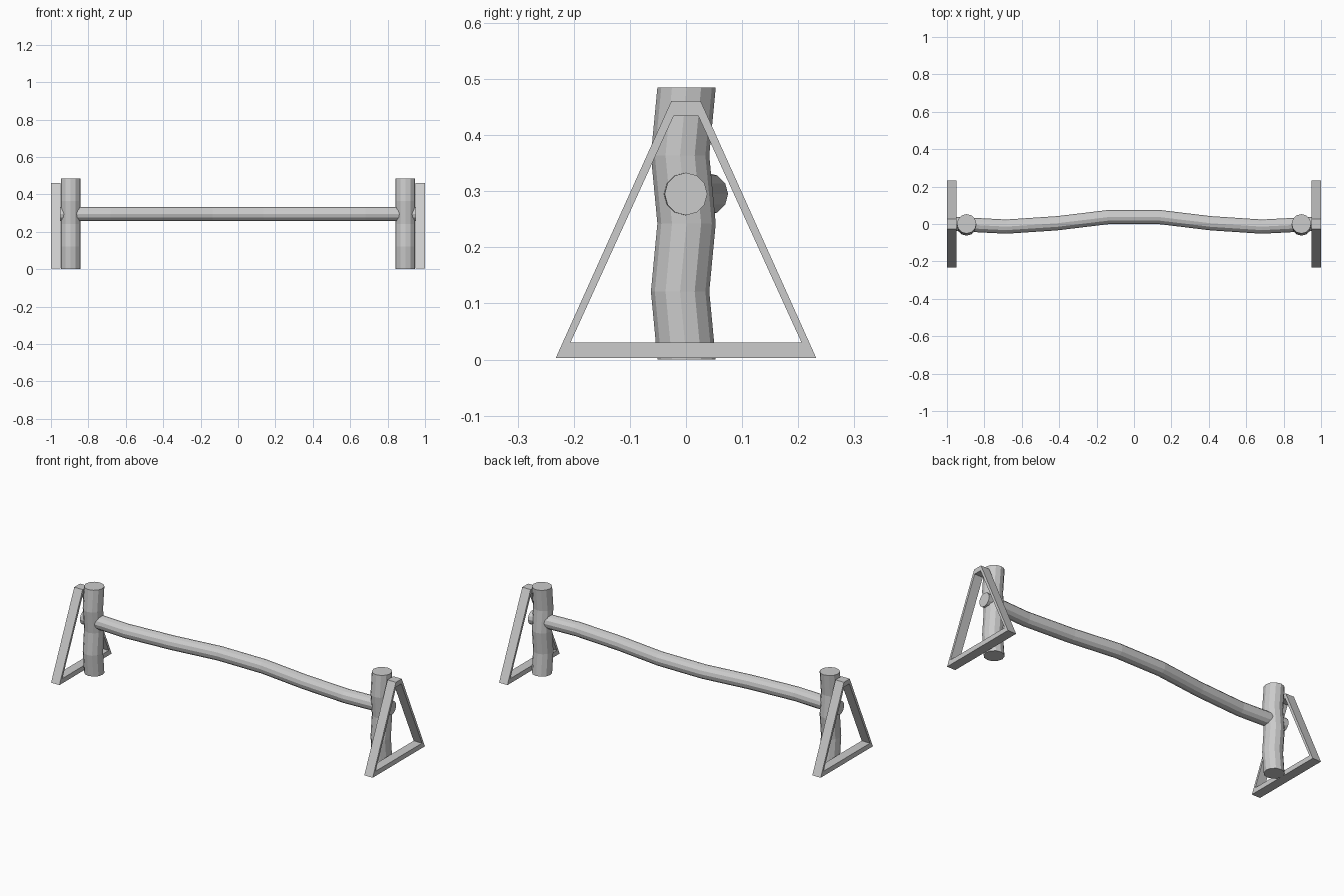
import bpy, bmesh
from math import sin, cos, pi

if "Cube" in bpy.data.objects:
    bpy.data.objects.remove(bpy.data.objects["Cube"])

def finish(bm, name):
    bmesh.ops.recalc_face_normals(bm, faces=bm.faces)
    me = bpy.data.meshes.new(name)
    bm.to_mesh(me)
    bm.free()
    ob = bpy.data.objects.new(name, me)
    bpy.context.collection.objects.link(ob)
    return ob

def log(name, path, radius, axis, sides=12):
    """Crooked log: parallel polygon rings facing x or z, joined and capped."""
    bm = bmesh.new()
    rings = []
    for px, py, pz in path:
        ring = []
        for i in range(sides):
            a = 2 * pi * i / sides
            u, v = radius * cos(a), radius * sin(a)
            co = (px, py + u, pz + v) if axis == 'X' else (px + v, py + u, pz)
            ring.append(bm.verts.new(co))
        rings.append(ring)
    for r0, r1 in zip(rings, rings[1:]):
        for i in range(sides):
            j = (i + 1) % sides
            bm.faces.new((r0[i], r0[j], r1[j], r1[i]))
    bm.faces.new(rings[0])
    bm.faces.new(rings[-1])
    return finish(bm, name)

def frame(name, x0, x1):
    """Open tapered frame of square timber."""
    outer = [(-.232, .003), (.232, .003), (.026, .461), (-.026, .461)]
    inner = [(-.206, .03), (.206, .03), (.022, .434), (-.022, .434)]
    bm = bmesh.new()
    loops = [[bm.verts.new((x, y, z)) for y, z in prof]
             for x, prof in ((x0, outer), (x1, outer), (x1, inner), (x0, inner))]
    for k in range(4):
        a, b = loops[k], loops[(k + 1) % 4]
        for i in range(4):
            j = (i + 1) % 4
            bm.faces.new((a[i], a[j], b[j], b[i]))
    return finish(bm, name)

# Crossbar: wavy log running through both posts
half = [(.137, .037), (.41, .004), (.683, -.014), (.957, 0)]
path = [(-x, y, .295) for x, y in reversed(half)] + [(x, y, .295) for x, y in half]
log("crossbar", path, .038, 'X')

# Upright posts and triangular side frames
for side, s in (("left", -1), ("right", 1)):
    bends = [.001, -.0105, .001, -.0105, .001]
    log(side + "_post", [(s * .895, y, .485 * i / 4) for i, y in enumerate(bends)], .052, 'Z')
    frame(side + "_frame", s * .948, s * 1.0)
